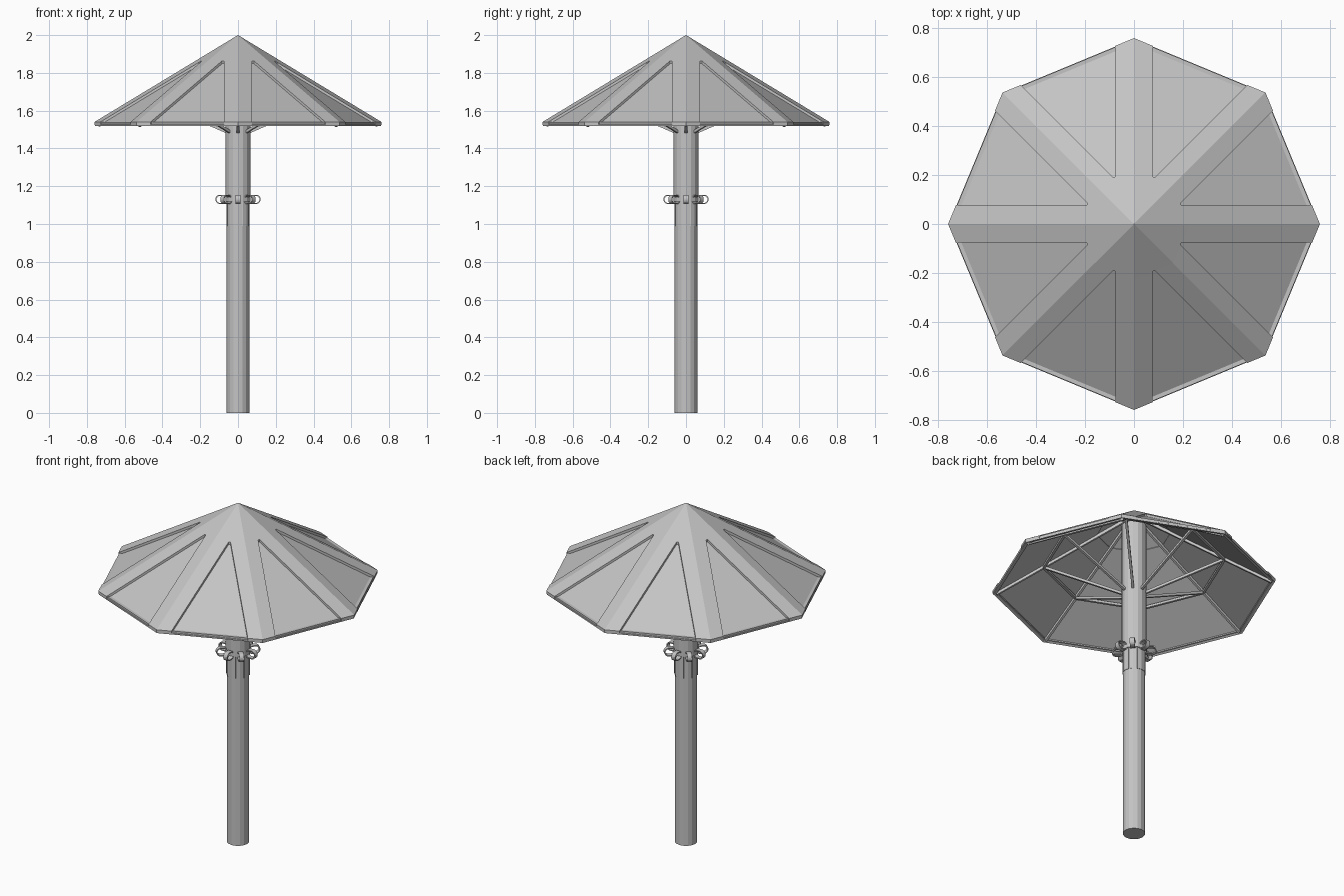
import bpy, bmesh
from math import cos, sin, tan, pi, radians
from mathutils import Vector, Matrix

if "Cube" in bpy.data.objects:
    bpy.data.objects.remove(bpy.data.objects["Cube"], do_unlink=True)

grey = bpy.data.materials.new("plain grey")
grey.use_nodes = True
colour = (0.55, 0.55, 0.55, 1)
grey.diffuse_color = colour
grey.node_tree.nodes["Principled BSDF"].inputs["Base Color"].default_value = colour

SIDES = 8
STEP = 2 * pi / SIDES
APEX, RIM, SLOPE = 2.0, 0.76, 0.605


def finish(name, bm):
    bmesh.ops.recalc_face_normals(bm, faces=bm.faces)
    mesh = bpy.data.meshes.new(name)
    bm.to_mesh(mesh)
    bm.free()
    mesh.materials.append(grey)
    obj = bpy.data.objects.new(name, mesh)
    bpy.context.collection.objects.link(obj)
    return obj


def roof_z(r):
    return APEX - SLOPE * r


def at(r, z, i):
    return Vector((r * cos(i * STEP), r * sin(i * STEP), z))


def lathe(name, profile, sides, closed=False):
    bm = bmesh.new()
    rings = [[bm.verts.new((r * cos(2 * pi * i / sides), r * sin(2 * pi * i / sides), z))
              for i in range(sides)] for r, z in profile]
    pairs = list(zip(rings, rings[1:]))
    if closed:
        pairs.append((rings[-1], rings[0]))
    else:
        bm.faces.new(rings[0])
        bm.faces.new(rings[-1])
    for a, b in pairs:
        for i in range(sides):
            j = (i + 1) % sides
            bm.faces.new((a[i], a[j], b[j], b[i]))
    return finish(name, bm)


def beam(bm, p, q, width, height):
    d = q - p
    x = d.normalized()
    y = Vector((0, 0, 1)).cross(x).normalized()
    rot = Matrix((x, y, x.cross(y))).transposed().to_4x4()
    bmesh.ops.create_cube(bm, size=1, matrix=Matrix.Translation((p + q) / 2) @ rot
                          @ Matrix.Diagonal((d.length, width, height, 1)))


def prism(bm, points, offset):
    """Solid from a ring of points extruded along an offset."""
    a = [bm.verts.new(p) for p in points]
    b = [bm.verts.new(Vector(p) + Vector(offset)) for p in points]
    bm.faces.new(a)
    bm.faces.new(b)
    for i in range(len(a)):
        j = (i + 1) % len(a)
        bm.faces.new((a[i], a[j], b[j], b[i]))


# Pole with a wider upper sleeve
lathe("pole", [(0.06, 0), (0.06, 1.0)], 16)
lathe("sleeve", [(0.062, 0.99), (0.062, 1.12), (0.067, 1.12), (0.067, 1.9)], 16)

# Recessed roof panels and raised peak cap
sink, inner = 0.015, 0.225
lathe("roof_panels", [(r, roof_z(r) - d) for r, d in
                      ((0.2, sink), (RIM - 0.003, sink),
                       (RIM - 0.003, sink + 0.008), (0.2, sink + 0.008))], SIDES, True)
lathe("peak_cap", [(0.0005, APEX), (inner, roof_z(inner)),
                   (inner, roof_z(inner) - 0.02), (0.0005, APEX - 0.02)], SIDES)

# Raised folded strips over every ridge
bm = bmesh.new()
half = 0.075
for i in range(SIDES):
    turn = Matrix.Rotation(i * STEP, 3, 'Z')
    for side in (-1, 1):
        pts = []
        for r, w in ((inner, 0), (RIM, 0), (RIM, half), (inner, half)):
            pts.append(turn @ Vector((r - w * tan(STEP / 2), side * w, roof_z(r))))
        prism(bm, pts, (0, 0, -sink))
finish("ridge_strips", bm)

# Frame under the roof: rim, middle ring, ribs and struts
ring_r = 0.485
frames = {name: bmesh.new() for name in ("rim_frame", "middle_ring", "ribs", "struts")}
for i in range(SIDES):
    beam(frames["rim_frame"], at(0.745, 1.532, i), at(0.745, 1.532, i + 1), 0.018, 0.014)
    ring_z = roof_z(ring_r) - 0.035
    beam(frames["middle_ring"], at(ring_r, ring_z, i), at(ring_r, ring_z, i + 1), 0.014, 0.014)
    beam(frames["ribs"], at(0.06, roof_z(0.06) - 0.032, i),
         at(0.74, roof_z(0.74) - 0.032, i), 0.014, 0.016)
    beam(frames["struts"], at(0.055, 1.485, i), at(ring_r, ring_z, i), 0.014, 0.014)
for name, bm in frames.items():
    finish(name, bm)

# Collar of rounded strap loops
bm = bmesh.new()
mid_z, rad, wide, thick = 1.13, 0.025, 0.026, 0.006
for i in range(SIDES):
    turn = Matrix.Rotation(i * STEP, 3, 'Z')
    path = []
    for k in range(16):
        a = 2 * pi * (k + 0.5) / 16
        centre = 0.095 if cos(a) > 0 else 0.08
        path.append((centre, cos(a), sin(a)))
    rings = []
    for c, ca, sa in path:
        rings.append([bm.verts.new(turn @ Vector((c + ca * r, y, mid_z + sa * r)))
                      for r, y in ((rad, -wide / 2), (rad, wide / 2),
                                   (rad - thick, wide / 2), (rad - thick, -wide / 2))])
    for a, b in zip(rings, rings[1:] + rings[:1]):
        for k in range(4):
            m = (k + 1) % 4
            bm.faces.new((a[k], a[m], b[m], b[k]))
finish("collar_loops", bm)

# Slim straps running down from the collar
bm = bmesh.new()
for i in range(SIDES):
    beam(bm, at(0.061, 0.99, i + 0.5) + Vector((0.00001, 0, 0)),
         at(0.061, 1.13, i + 0.5), 0.006, 0.006)
finish("collar_straps", bm)
